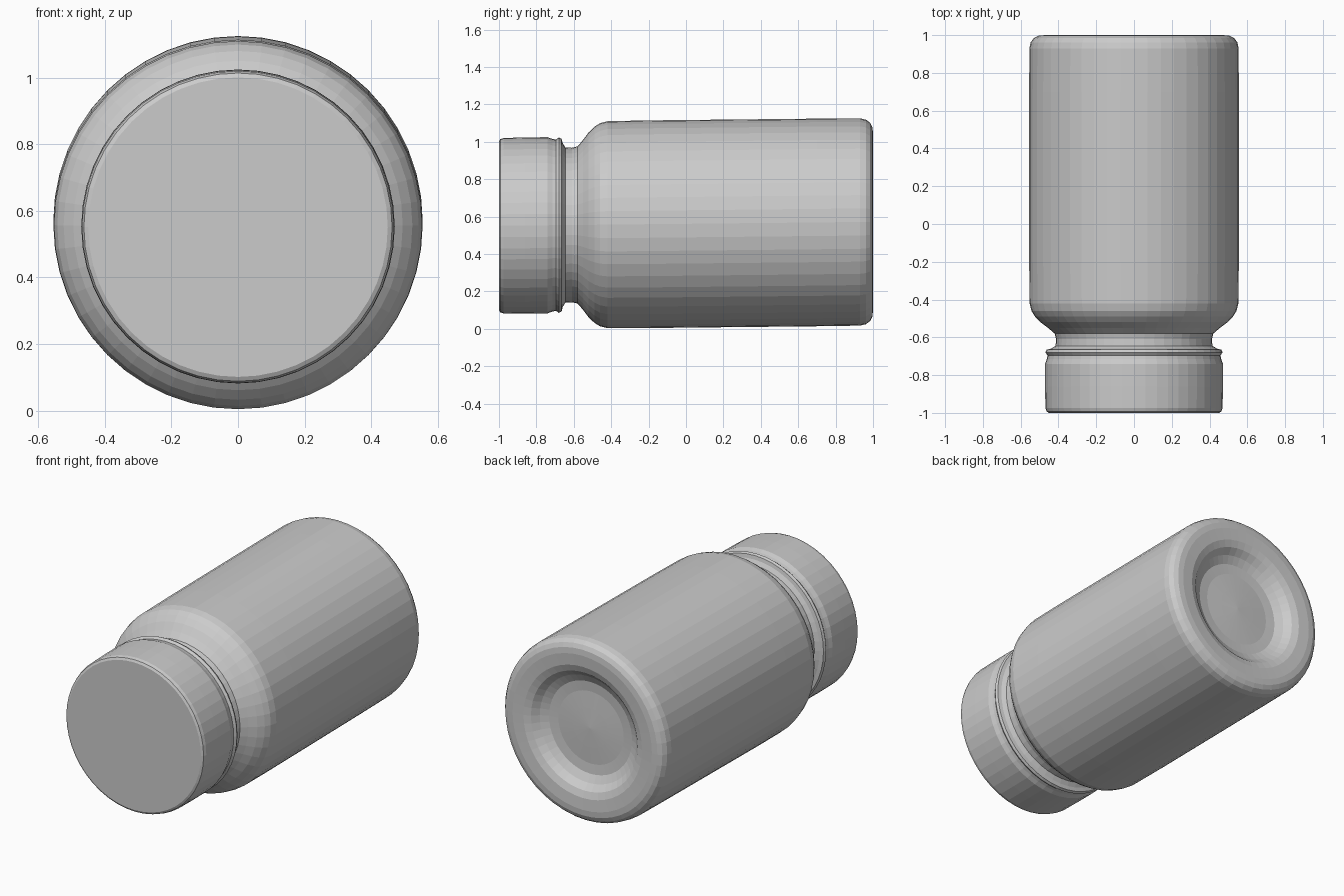
import bpy, bmesh, math

if "Cube" in bpy.data.objects:
    bpy.data.objects.remove(bpy.data.objects["Cube"])

SIDES = 48


def axis_z(y):
    # the jar lies very slightly tilted
    return 0.5615 + 0.0105 * y


def material(name, colour):
    m = bpy.data.materials.new(name)
    m.diffuse_color = (*colour, 1)
    m.use_nodes = True
    m.node_tree.nodes["Principled BSDF"].inputs["Base Color"].default_value = m.diffuse_color
    return m


def lathe(name, profile, mat):
    """Revolve (y, radius) points round the lying axis; radius 0 closes the end."""
    bm = bmesh.new()
    rings = []
    for y, r in profile:
        if r == 0:
            rings.append([bm.verts.new((0, y, axis_z(y)))])
        else:
            rings.append([bm.verts.new((r * math.cos(2 * math.pi * i / SIDES), y,
                                        axis_z(y) + r * math.sin(2 * math.pi * i / SIDES)))
                          for i in range(SIDES)])
    for a, b in zip(rings, rings[1:]):
        for i in range(SIDES):
            j = (i + 1) % SIDES
            if len(a) == 1:
                bm.faces.new((a[0], b[i], b[j]))
            elif len(b) == 1:
                bm.faces.new((a[j], a[i], b[0]))
            else:
                bm.faces.new((a[j], a[i], b[i], b[j]))
    bmesh.ops.recalc_face_normals(bm, faces=bm.faces)
    me = bpy.data.meshes.new(name)
    bm.to_mesh(me)
    bm.free()
    me.materials.append(mat)
    ob = bpy.data.objects.new(name, me)
    bpy.context.collection.objects.link(ob)
    return ob


grey = material("plain grey", (0.6, 0.6, 0.6))

# lid with a thin bead at its rear edge
lathe("lid", [(-1.0, 0), (-1.0, 0.45), (-0.993, 0.463), (-0.975, 0.469),
              (-0.86, 0.471), (-0.74, 0.471), (-0.715, 0.462), (-0.695, 0.458),
              (-0.68, 0.469), (-0.665, 0.462), (-0.66, 0.44), (-0.645, 0.415)], grey)

# jar: neck, rounded shoulder, body, rounded base and hollow underside
lathe("jar", [(-0.645, 0.415), (-0.61, 0.413), (-0.58, 0.42), (-0.55, 0.455),
              (-0.52, 0.495), (-0.49, 0.524), (-0.46, 0.543), (-0.42, 0.553),
              (-0.2, 0.555), (0.1, 0.555), (0.4, 0.555), (0.7, 0.555),
              (0.93, 0.554), (0.962, 0.547), (0.985, 0.53), (0.997, 0.505),
              (1.0, 0.47), (0.995, 0.40), (0.98, 0.36), (0.945, 0.325),
              (0.92, 0.28), (0.915, 0.22), (0.92, 0.12), (0.925, 0)], grey)
